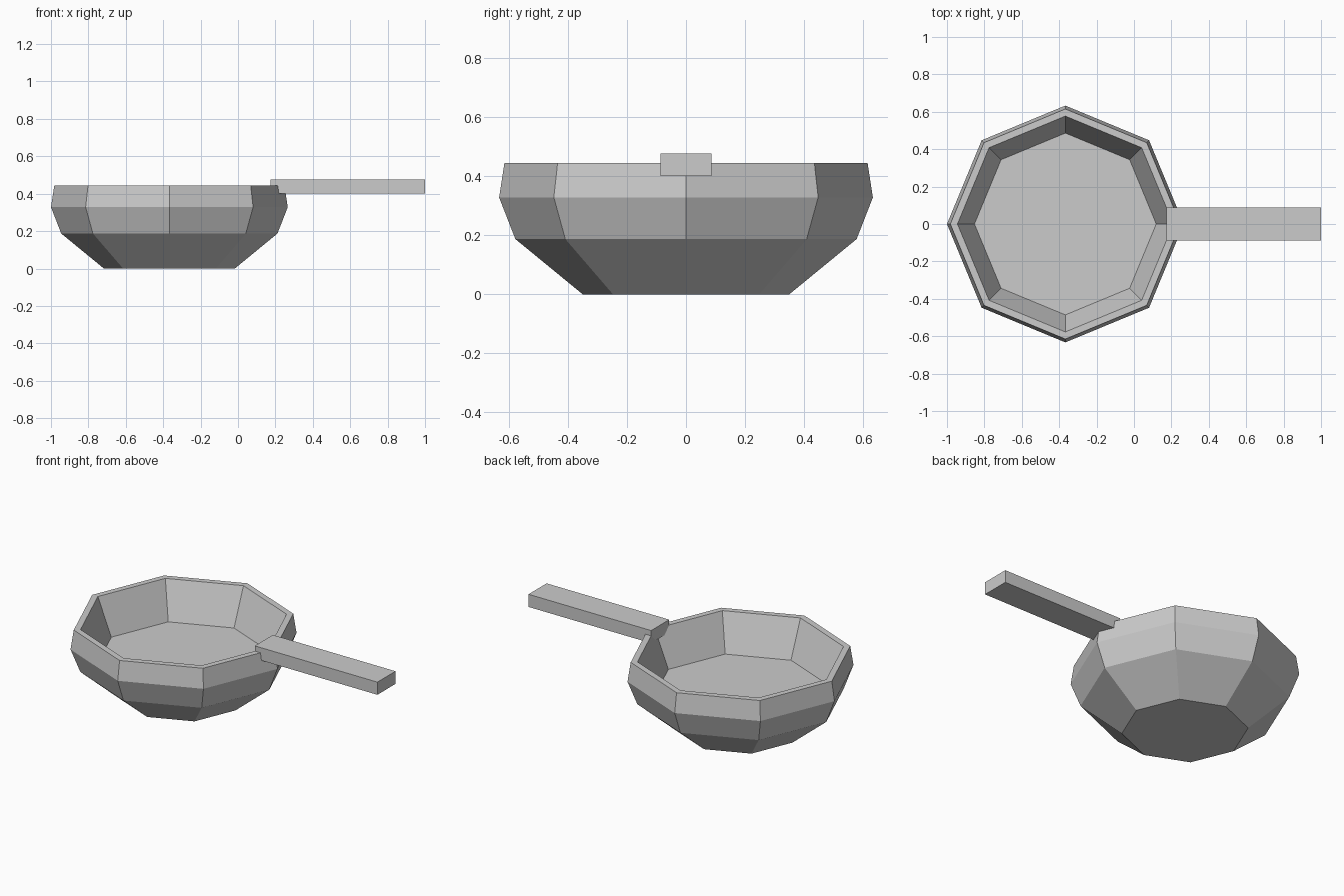
import bpy
import bmesh
import math

cube = bpy.data.objects.get("Cube")
if cube:
    bpy.data.objects.remove(cube, do_unlink=True)

SIDES = 8
CENTRE_X = -0.367

metal = bpy.data.materials.new("light_grey_metal")
metal.use_nodes = True
colour = (0.6, 0.6, 0.6, 1)
metal.diffuse_color = colour
metal.node_tree.nodes["Principled BSDF"].inputs["Base Color"].default_value = colour


def finish(name, bm):
    bmesh.ops.recalc_face_normals(bm, faces=bm.faces)
    mesh = bpy.data.meshes.new(name)
    bm.to_mesh(mesh)
    bm.free()
    mesh.materials.append(metal)
    obj = bpy.data.objects.new(name, mesh)
    bpy.context.collection.objects.link(obj)
    return obj


# Bowl: octagonal rings from the base, up the outside, over the rim to the floor
profile = [(0.35, 0), (0.578, 0.187), (0.633, 0.328),
           (0.615, 0.445), (0.577, 0.445), (0.486, 0.222)]
bm = bmesh.new()
rings = []
for radius, z in profile:
    angles = [math.tau * i / SIDES for i in range(SIDES)]
    rings.append([bm.verts.new((radius * math.cos(a), radius * math.sin(a), z))
                  for a in angles])
for low, high in zip(rings, rings[1:]):
    for i in range(SIDES):
        j = (i + 1) % SIDES
        bm.faces.new((low[i], low[j], high[j], high[i]))
bm.faces.new(rings[0])
bm.faces.new(rings[-1])
bowl = finish("pan_bowl", bm)
bowl.location.x = CENTRE_X

# Handle: flat bar resting across the rim
bm = bmesh.new()
bmesh.ops.create_cube(bm, size=1)
bmesh.ops.scale(bm, vec=(0.826, 0.174, 0.077), verts=bm.verts)
handle = finish("handle", bm)
handle.location = (0.587, 0, 0.4385)
